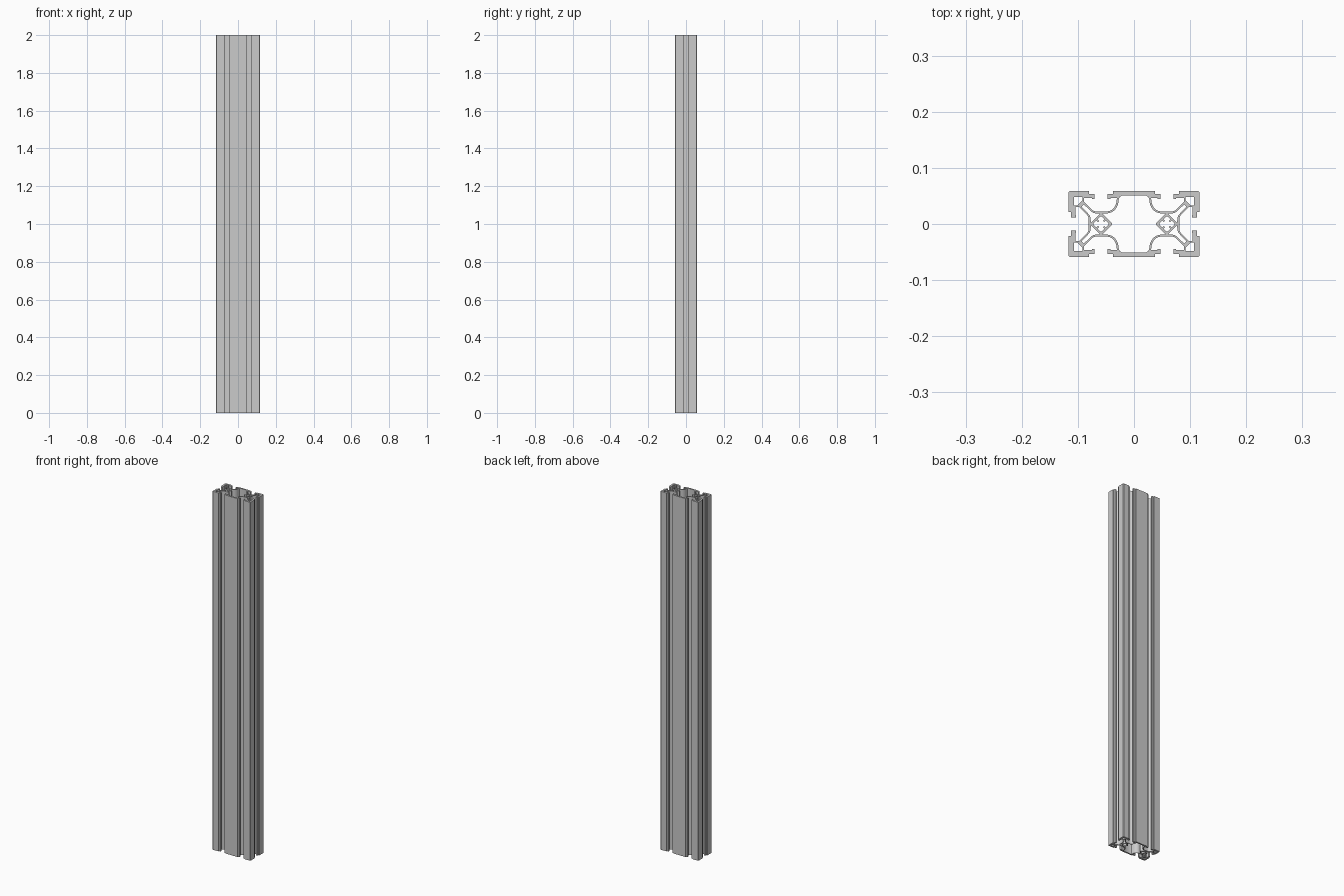
import bpy, bmesh
from math import sin, cos, pi, radians

if "Cube" in bpy.data.objects:
    bpy.data.objects.remove(bpy.data.objects["Cube"])

S = 0.117 / 40      # profile is drawn as 80 x 40 grid units
LENGTH = 2.0
C = 20              # x of each module centre


def four_way(q):
    """Close a quarter outline by mirroring it in both axes."""
    right = q + [(x, -y) for x, y in reversed(q)]
    return right + [(-x, y) for x, y in reversed(right)]


def copies(loop):
    """The same loop in all four quadrants."""
    return [[(sx * x, sy * y) for x, y in loop] for sx in (1, -1) for sy in (1, -1)]


def diagonal(half):
    """Mirror across the module diagonal, then move to the module centre."""
    full = half + [(y, x) for x, y in reversed(half)]
    return [(x + C, y) for x, y in full]


def arc(rx, ry, n=10):
    """Curved web from the centre wall down to the slot floor."""
    return [(16.5 - rx * cos(t), 15 - ry * sin(t))
            for t in (i * pi / 2 / n for i in range(n + 1))]


# Outer outline: centre wall, lip, curved slot wall, then the corner block
centre_lip = [(12.7, 20), (12.7, 18.3), (16, 18.3), (16, 15.2),
              (14.4, 15.2), (14.4, 15.7), (10.5, 15.7)]
corner_half = [(3.5, 7.7), (4.4, 7.9), (5.2, 8.3), (6, 9), (10.4, 13.4),
               (10.4, 15.7), (5.6, 15.7), (5.6, 15.2), (4, 15.2), (4, 18.3),
               (7.3, 18.3), (7.3, 20), (19.2, 20), (19.75, 19.75)]
corner = diagonal(corner_half[:-1])
loops = [four_way(centre_lip + arc(6, 7.3) + corner)]

# Large central chamber
loops.append(four_way([(7.2, 17.4), (8.6, 16.6)] + arc(7.2, 8.5)
                      + [(19.2, 6.2), (13.4, 0.3)]))

# Diagonal chambers between the webs
loops += copies(diagonal([(0.8, 6.2), (3.6, 6.5), (4.6, 6.7), (5.5, 7.2),
                          (10.6, 11.9)]))

# Hollow corners
loops += copies(diagonal([(11.4, 14.6), (11.4, 16.5), (16.5, 16.5)][:2])[:2]
                + [(C + 16.5, 16.5)]
                + [(C + 16.5, 11.4), (C + 14.6, 11.4)])

# Screw channels: diamond holes with four inward tabs
quarter = [(4.6, 0.4), (2.9, 2.1), (1.9, 1.1), (1.1, 1.9), (2.1, 2.9), (0.4, 4.6)]
star = []
for k in range(4):
    c, s = round(cos(k * pi / 2)), round(sin(k * pi / 2))
    star += [(c * x - s * y, s * x + c * y) for x, y in quarter]
loops += [[(x + cx, y) for x, y in star] for cx in (-C, C)]

# Filled curve, extruded along z
curve = bpy.data.curves.new("slotted_rail", 'CURVE')
curve.dimensions = '2D'
curve.fill_mode = 'BOTH'
curve.extrude = LENGTH / 2
for loop in loops:
    sp = curve.splines.new('POLY')
    sp.points.add(len(loop) - 1)
    for p, (x, y) in zip(sp.points, loop):
        p.co = (x * S, y * S, 0, 1)
    sp.use_cyclic_u = True
rail = bpy.data.objects.new("slotted_rail", curve)
bpy.context.collection.objects.link(rail)
bpy.context.view_layer.objects.active = rail
rail.select_set(True)
bpy.ops.object.convert(target='MESH')
rail = bpy.context.object

# Weld caps to walls and stand the rail on the floor
bm = bmesh.new()
bm.from_mesh(rail.data)
bmesh.ops.remove_doubles(bm, verts=bm.verts, dist=1e-5)
bmesh.ops.translate(bm, verts=bm.verts, vec=(0, 0, LENGTH / 2))
bmesh.ops.recalc_face_normals(bm, faces=bm.faces)
bm.to_mesh(rail.data)
bm.free()
bpy.ops.object.shade_smooth_by_angle(angle=radians(30))
